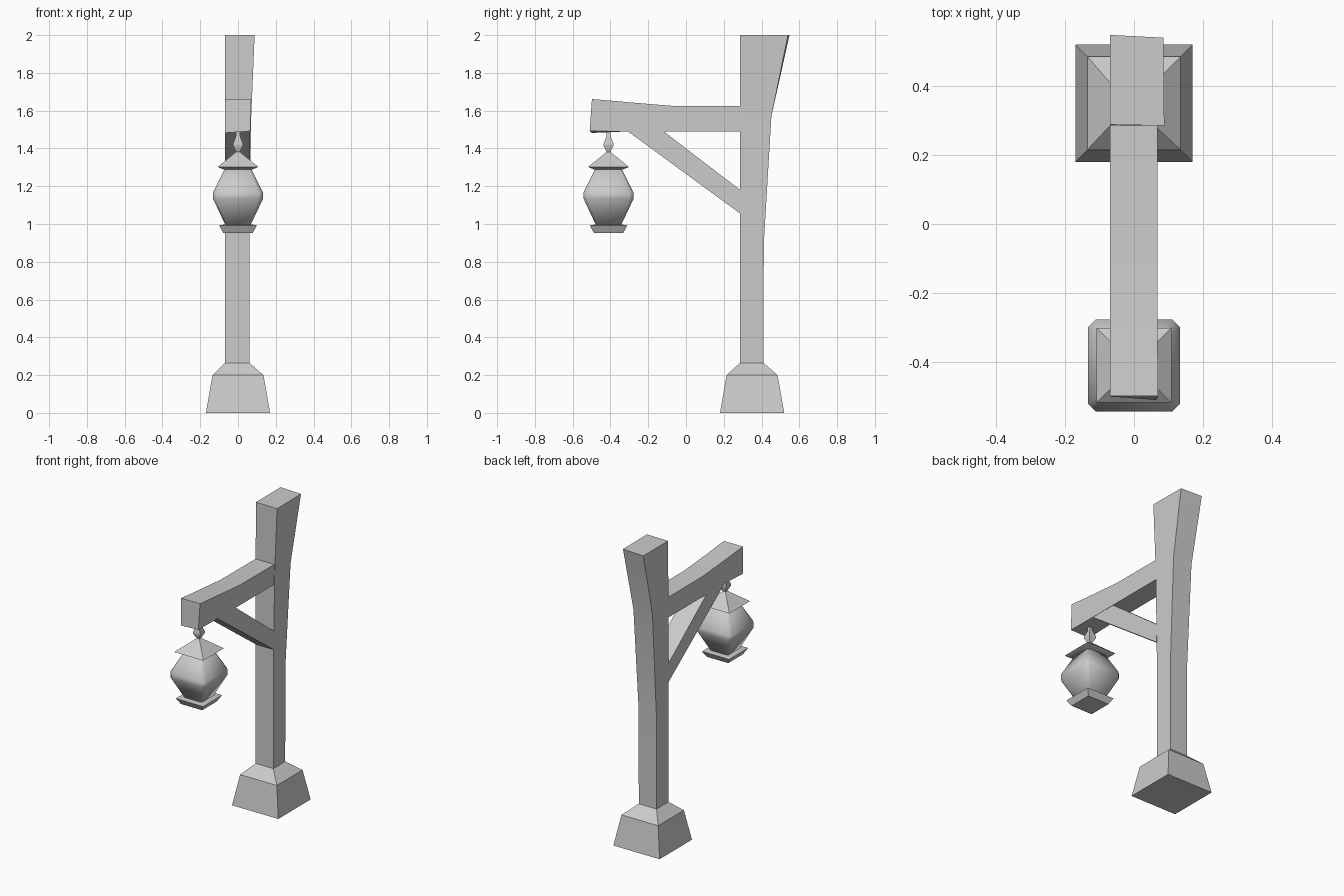
import bpy, bmesh, math

if "Cube" in bpy.data.objects:
    bpy.data.objects.remove(bpy.data.objects["Cube"])


def finish(name, bm, angle=30):
    bmesh.ops.recalc_face_normals(bm, faces=bm.faces)
    me = bpy.data.meshes.new(name)
    bm.to_mesh(me)
    bm.free()
    ob = bpy.data.objects.new(name, me)
    bpy.context.collection.objects.link(ob)
    bpy.ops.object.select_all(action='DESELECT')
    ob.select_set(True)
    bpy.context.view_layer.objects.active = ob
    bpy.ops.object.shade_smooth_by_angle(angle=math.radians(angle))
    return ob


def loft(name, rings, angle=30):
    """Skin a stack of equal-length rings and cap both ends."""
    bm = bmesh.new()
    loops = [[bm.verts.new(p) for p in r] for r in rings]
    n = len(rings[0])
    for a, b in zip(loops, loops[1:]):
        for i in range(n):
            j = (i + 1) % n
            bm.faces.new((a[i], a[j], b[j], b[i]))
    bm.faces.new(loops[0])
    bm.faces.new(loops[-1])
    return finish(name, bm, angle)


def rect(x0, x1, y0, y1, z):
    return [(x0, y0, z), (x1, y0, z), (x1, y1, z), (x0, y1, z)]


def square(h, z, cut=0.0, cy=-0.41):
    """Square ring round the lantern axis, optionally with cut corners."""
    if not cut:
        return rect(-h, h, cy - h, cy + h, z)
    c = h - cut
    pts = [(-c, -h), (c, -h), (h, -c), (h, c), (c, h), (-c, h), (-h, c), (-h, -c)]
    return [(x, cy + y, z) for x, y in pts]


def beam(name, profile, x0, x1):
    """Extrude a (y, z) profile across x."""
    return loft(name, [[(x, y, z) for y, z in profile] for x in (x0, x1)])


# Flared foot
loft("foot", [rect(-.17, .17, .18, .52, 0),
              rect(-.135, .135, .215, .485, .20),
              rect(-.07, .06, .285, .41, .265)])

# Post, leaning outwards towards its top
loft("post", [rect(-.07, .06, .285, .41, .262),
              rect(-.07, .06, .285, .412, .90),
              rect(-.07, .07, .285, .452, 1.57),
              [(-.07, .288, 2), (.088, .285, 2), (.085, .54, 2), (-.07, .548, 2)]])

# Arm, slightly raised and skewed at the free end
loft("arm", [[(-.07, -.50, 1.482), (.065, -.51, 1.492), (.07, -.498, 1.662), (-.07, -.498, 1.662)],
             [(-.07, -.31, 1.49), (.066, -.31, 1.49), (.068, -.31, 1.645), (-.07, -.31, 1.645)],
             [(-.07, -.08, 1.49), (.066, -.08, 1.49), (.068, -.08, 1.626), (-.07, -.08, 1.626)],
             [(-.07, .29, 1.49), (.066, .29, 1.49), (.068, .29, 1.624), (-.07, .29, 1.624)]])

# Diagonal brace
beam("brace", [(-.31, 1.492), (-.12, 1.492), (.287, 1.18), (.287, 1.055)], -.069, .064)

# Lantern parts
loft("lantern_tray", [square(.078, .953), square(.10, .992), square(.07, .998)])
loft("lantern_body", [square(.066, .993, .010), square(.133, 1.135, .022),
                      square(.133, 1.165, .022), square(.068, 1.295, .010)], 60)
loft("lantern_roof", [square(.075, 1.288), square(.108, 1.302), square(.006, 1.385)])
loft("lantern_hanger", [square(.006, 1.375), square(.026, 1.415), square(.026, 1.425),
                        square(.010, 1.468), square(.010, 1.50)])
